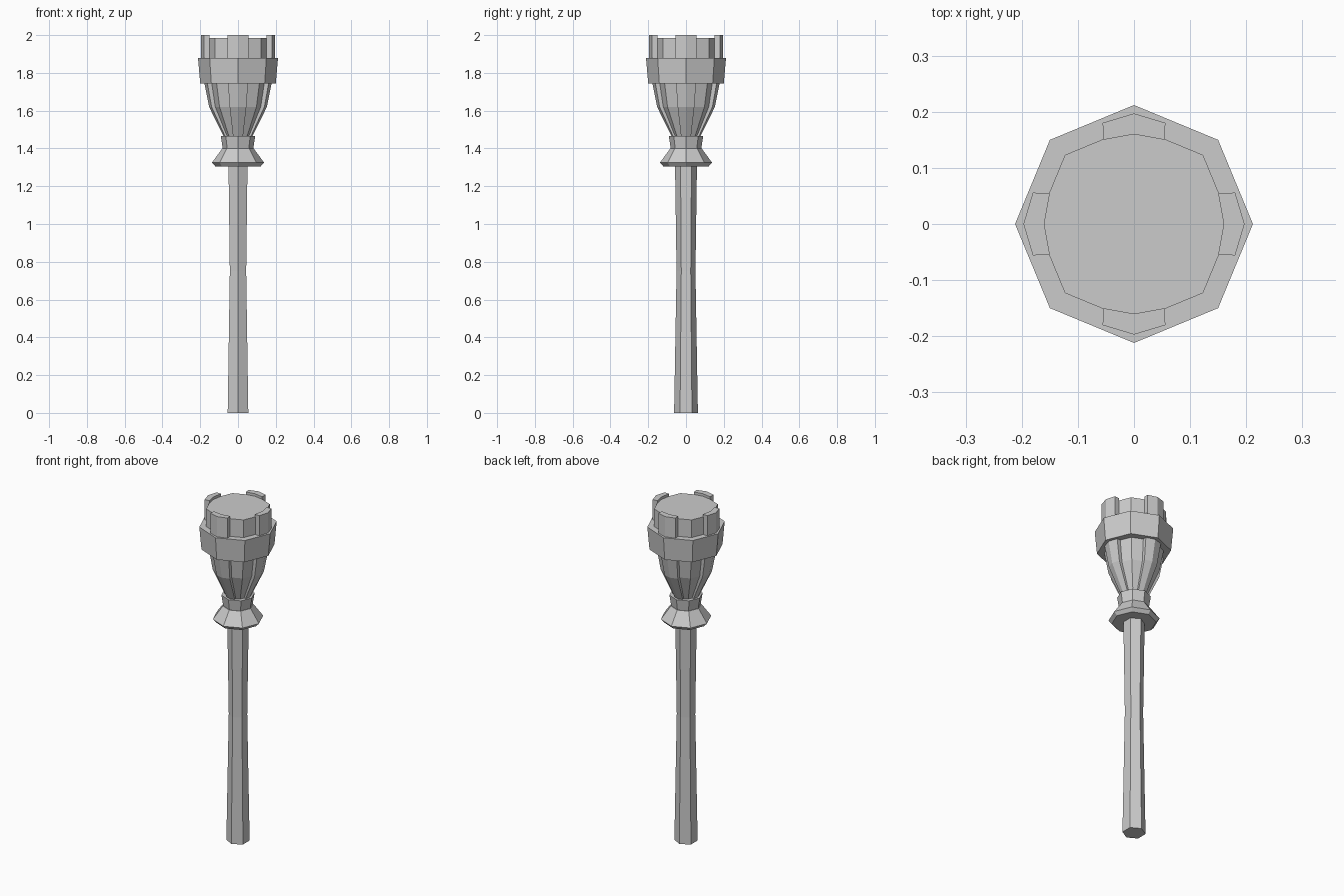
import bpy, bmesh
from math import cos, sin, pi

if "Cube" in bpy.data.objects:
    bpy.data.objects.remove(bpy.data.objects["Cube"])


def loft(name, rings):
    """Skin equal-length closed rings of points and cap both ends."""
    bm = bmesh.new()
    rows = [[bm.verts.new(p) for p in ring] for ring in rings]
    n = len(rows[0])
    for a, b in zip(rows, rows[1:]):
        for i in range(n):
            j = (i + 1) % n
            bm.faces.new((a[i], a[j], b[j], b[i]))
    bm.faces.new(rows[0][::-1])
    bm.faces.new(rows[-1])
    bmesh.ops.recalc_face_normals(bm, faces=bm.faces)
    mesh = bpy.data.meshes.new(name)
    bm.to_mesh(mesh)
    bm.free()
    obj = bpy.data.objects.new(name, mesh)
    bpy.context.collection.objects.link(obj)
    return obj


def turned(name, profile, sides):
    """Faceted turned part from (radius, z) pairs, one corner on the y axis."""
    return loft(name, [[(r * cos(pi / 2 + 2 * pi * i / sides),
                         r * sin(pi / 2 + 2 * pi * i / sides), z)
                        for i in range(sides)] for r, z in profile])


# Hexagonal handle, slightly waisted
turned("handle", [(0.063, 0), (0.05, 0.75), (0.058, 1.31)], 6)

# Flared collar and neck ring
turned("collar", [(0.12, 1.305), (0.138, 1.325), (0.083, 1.40)], 8)
turned("neck_ring", [(0.08, 1.395), (0.091, 1.465)], 8)

# Octagonal cup body and the band around it
turned("cup", [(0.066, 1.46), (0.138, 1.62), (0.161, 1.75),
               (0.174, 1.88), (0.174, 1.985)], 8)
turned("band", [(0.2, 1.745), (0.212, 1.88)], 8)

# Four chevron ribs that rise along the cup and end as crown teeth
rib_profile = [(0.074, 0.026, 1.46), (0.153, 0.044, 1.62),
               (0.179, 0.053, 1.75), (0.197, 0.056, 1.88), (0.197, 0.056, 2.0)]
for k in range(4):
    c, s = cos(k * pi / 2), sin(k * pi / 2)
    rings = []
    for r, w, z in rib_profile:
        d = 0.3 * w
        section = [(r, 0), (r - d, w), (r - d - 0.03, w - 0.002),
                   (r - 0.037, 0), (r - d - 0.03, 0.002 - w), (r - d, -w)]
        rings.append([(x * c - y * s, x * s + y * c, z) for x, y in section])
    loft(f"rib_{k + 1}", rings)
